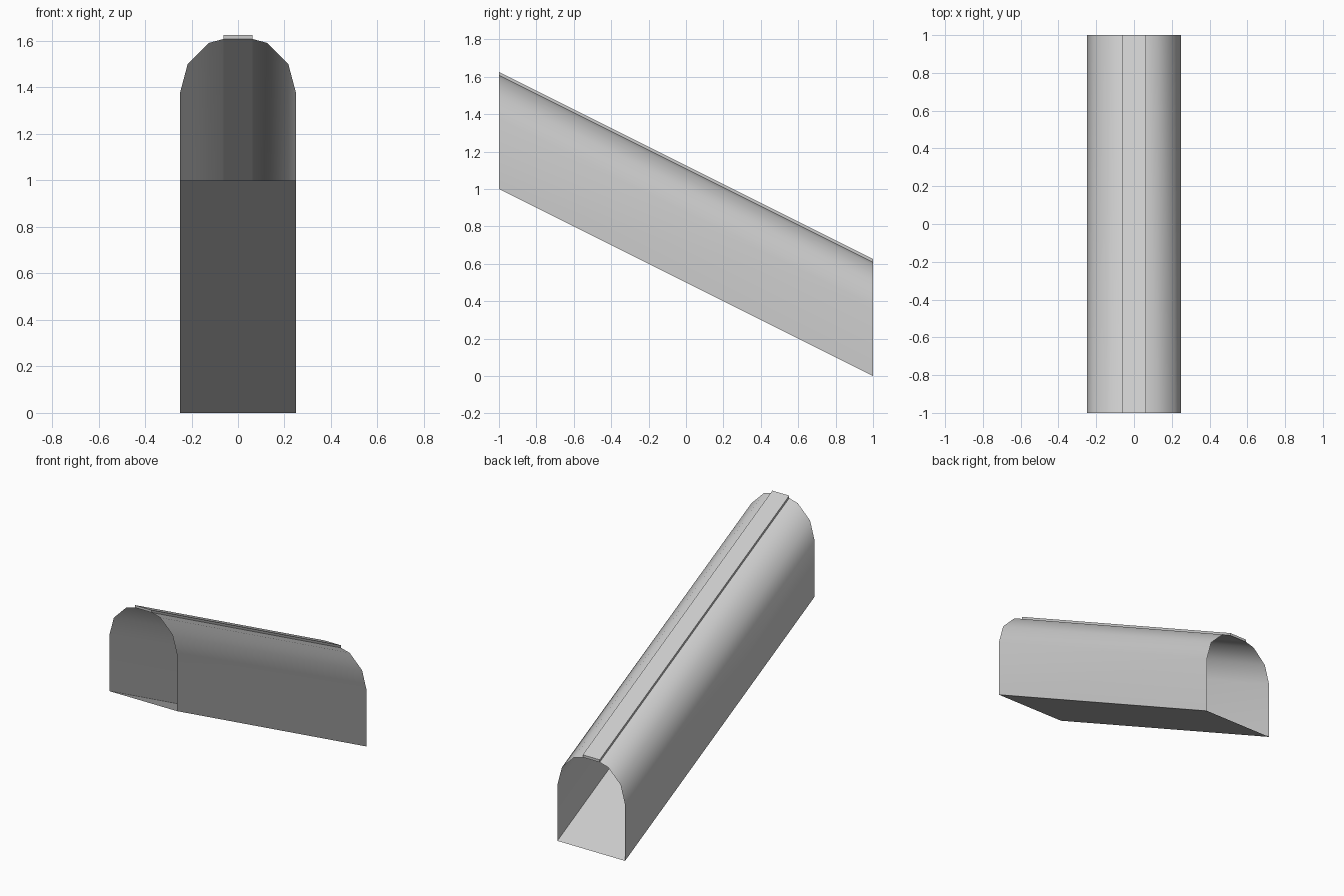
import bpy, bmesh, math

if "Cube" in bpy.data.objects:
    bpy.data.objects.remove(bpy.data.objects["Cube"])

grey = bpy.data.materials.new("light grey")
grey.diffuse_color = (0.6, 0.6, 0.6, 1)
grey.use_nodes = True
grey.node_tree.nodes["Principled BSDF"].inputs["Base Color"].default_value = grey.diffuse_color

HALF_W, SPRING, RIDGE = 0.25, 0.375, 0.0625
DROP = 1.0   # fall from front to back


def sheared_sweep(name, profile, closed, caps):
    """Sweep an x-z profile from the front down to the back."""
    bm = bmesh.new()
    rings = [[bm.verts.new((x, y, z + base)) for x, z in profile]
             for y, base in ((-1, DROP), (1, 0))]
    n = len(profile)
    for i in range(n if closed else n - 1):
        j = (i + 1) % n
        bm.faces.new((rings[0][i], rings[0][j], rings[1][j], rings[1][i]))
    if caps:
        bm.faces.new(rings[0][::-1])
        bm.faces.new(rings[1])
    mesh = bpy.data.meshes.new(name)
    bm.to_mesh(mesh)
    bm.free()
    mesh.materials.append(grey)
    obj = bpy.data.objects.new(name, mesh)
    bpy.context.collection.objects.link(obj)
    bpy.ops.object.select_all(action='DESELECT')
    obj.select_set(True)
    bpy.context.view_layer.objects.active = obj
    bpy.ops.object.shade_smooth_by_angle(angle=math.radians(40))
    return obj


# Right half of the arched section, meeting the ridge strip at the top
arc = [(HALF_W * math.cos(math.radians(a)), SPRING + HALF_W * math.sin(math.radians(a)))
       for a in (0, 30, 60)]
top = SPRING + HALF_W
ridge_base = (arc[-1][1] + top) / 2
right = [(HALF_W, 0)] + arc + [(RIDGE, ridge_base)]
left = [(-x, z) for x, z in reversed(right)]

# Open-ended tunnel: both walls, arched shoulders and sloping floor
# The profile starts and ends at the ridge gap, running through the floor
tunnel = left + right
sheared_sweep("tunnel_shell", tunnel, False, False)

# Flat raised strip that closes the top
sheared_sweep("ridge_strip", [(-RIDGE, ridge_base), (RIDGE, ridge_base),
                              (RIDGE, top), (-RIDGE, top)], True, True)
